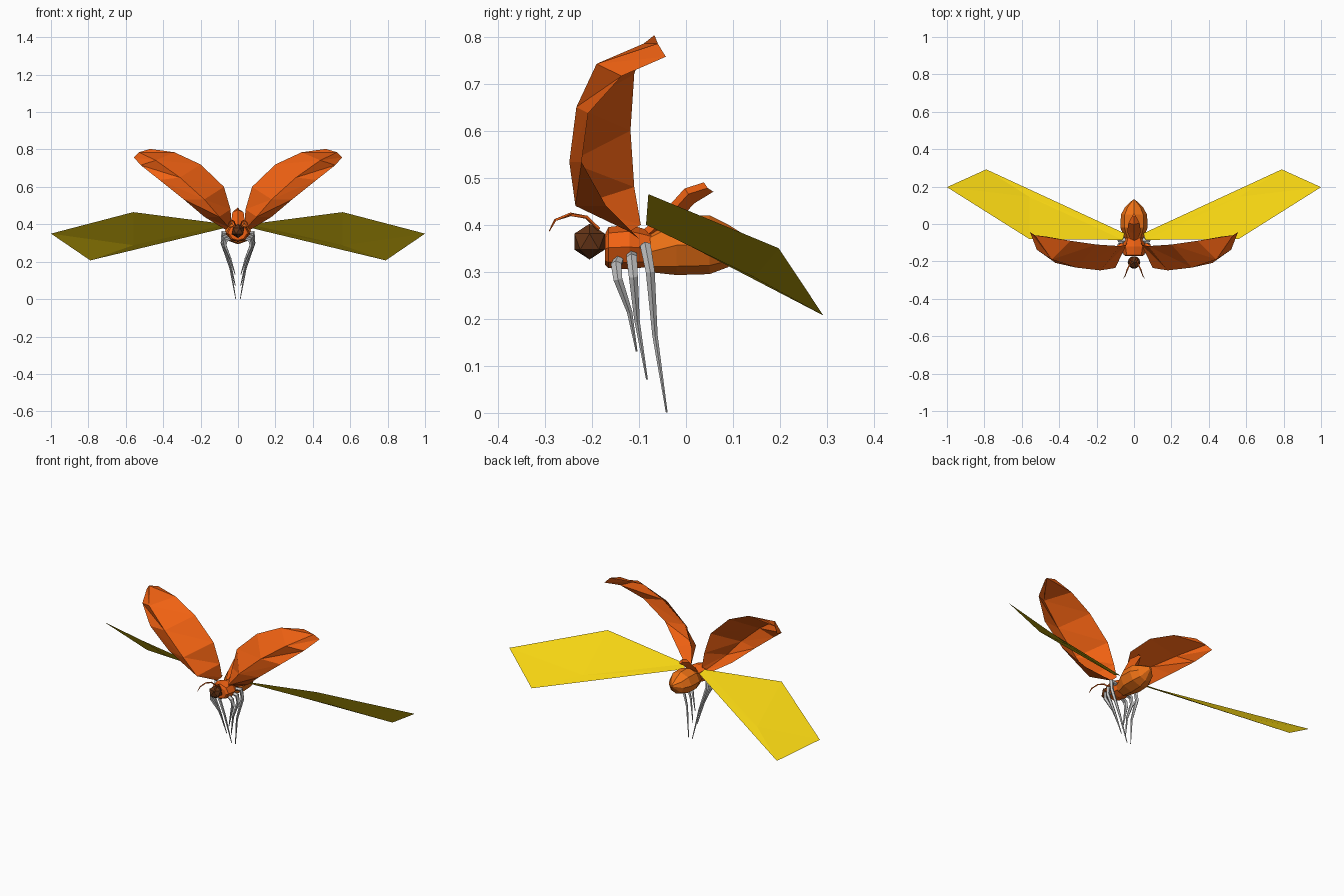
import bpy, bmesh, math
from mathutils import Vector

if "Cube" in bpy.data.objects:
    bpy.data.objects.remove(bpy.data.objects["Cube"])


def material(name, col):
    m = bpy.data.materials.new(name)
    m.diffuse_color = (*col, 1)
    m.use_nodes = True
    m.node_tree.nodes["Principled BSDF"].inputs["Base Color"].default_value = m.diffuse_color
    return m


ORANGE = material("orange", (0.87, 0.12, 0.006))
AMBER = material("amber", (0.87, 0.17, 0.008))
YELLOW = material("yellow", (0.9, 0.65, 0.006))
BROWN = material("brown", (0.13, 0.035, 0.008))


def add(name, verts, faces, mat=None, mirror=False):
    me = bpy.data.meshes.new(name)
    me.from_pydata(verts, [], faces)
    bm = bmesh.new()
    bm.from_mesh(me)
    bmesh.ops.recalc_face_normals(bm, faces=bm.faces)
    bm.to_mesh(me)
    bm.free()
    ob = bpy.data.objects.new(name, me)
    bpy.context.collection.objects.link(ob)
    if mat:
        me.materials.append(mat)
    if mirror:
        mod = ob.modifiers.new("mirror", 'MIRROR')
        mod.use_mirror_merge = False
    return ob


def bridge(rings, closed=True):
    """Quads between successive rings of equal length."""
    n = len(rings[0])
    faces = []
    for i in range(len(rings) - 1):
        for j in range(n if closed else n - 1):
            k = (j + 1) % n
            faces.append((i*n + j, i*n + k, (i+1)*n + k, (i+1)*n + j))
    return [v for r in rings for v in r], faces


def body(name, stations, mat, sides=8):
    """Lofted body along y: (y, half width, z low, z high)."""
    rings = []
    for y, w, lo, hi in stations:
        a = [2*math.pi*j/sides for j in range(sides)]
        rings.append([(w*math.cos(t), y, (lo+hi)/2 + (hi-lo)/2*math.sin(t)) for t in a])
    v, f = bridge(rings)
    f += [tuple(range(sides)), tuple(range(len(v)-sides, len(v)))]
    return add(name, v, f, mat)


def limb(name, path, radii, mat=None, sides=5):
    """Tapered tube through points, mirrored to the other side."""
    pts = [Vector(p) for p in path]
    rings = []
    for i, p in enumerate(pts):
        d = (pts[min(i+1, len(pts)-1)] - pts[max(i-1, 0)]).normalized()
        u = d.cross(Vector((0, 1, 0.2))).normalized()
        w = d.cross(u)
        rings.append([p + radii[i]*(u*math.cos(2*math.pi*j/sides)
                      + w*math.sin(2*math.pi*j/sides)) for j in range(sides)])
    v, f = bridge(rings)
    f += [tuple(range(sides)), tuple(range(len(v)-sides, len(v)))]
    return add(name, v, f, mat, True)


# Wing covers: upper edge, ridge and lower edge rails
upper = [(.035, -.096, .40), (.04, -.11, .48), (.075, -.118, .60), (.20, -.11, .72),
         (.34, -.09, .785), (.47, -.067, .803)]
ridge = [(.05, -.12, .385), (.10, -.235, .44), (.18, -.248, .533), (.31, -.233, .65),
         (.44, -.19, .742), (.53, -.06, .785)]
lower = [(.065, -.10, .37), (.18, -.17, .44), (.29, -.222, .533), (.42, -.208, .637),
         (.52, -.137, .716), (.556, -.043, .757)]
v, f = bridge([upper, ridge, lower], closed=False)
tris = []
for a, b, c, d in f:
    tris += [(a, b, c), (a, c, d)]
add("wing_covers", v, tris, ORANGE, True)

# Hind wings
wing = [(.05, -.05, .385), (.06, -.085, .40), (.56, -.08, .465), (1, .197, .35),
        (.79, .292, .207), (.56, .145, .288)]
add("hind_wings", wing, [(0, 1, 5), (1, 2, 5), (2, 3, 5), (3, 4, 5), (4, 0, 5)], YELLOW, True)

# Thorax, abdomen and raised tail plate
body("thorax", [(-.172, .045, .315, .38), (-.165, .055, .308, .395), (-.12, .065, .305, .40),
                (-.085, .05, .31, .39), (-.06, .04, .315, .38)], ORANGE)
body("abdomen", [(-.085, .045, .30, .38), (-.02, .073, .293, .42), (.05, .07, .295, .42),
                 (.09, .048, .31, .40), (.13, .006, .36, .375)], AMBER)
plate = [[(-w, y, z), (0, y - .008, z + .012), (w, y, z), (0, y + .012, z - h)]
         for y, z, w, h in [(-.085, .375, .02, .01), (-.04, .415, .036, .02),
                            (.005, .465, .03, .02), (.046, .478, .008, .008)]]
v, f = bridge(plate)
add("tail_plate", v, f + [(0, 1, 2, 3), (12, 13, 14, 15)], ORANGE)

# Head and antennae
bpy.ops.mesh.primitive_ico_sphere_add(subdivisions=1, radius=.038, location=(0, -.205, .364))
head = bpy.context.object
head.name = "head"
head.data.materials.append(BROWN)
limb("antennae", [(.012, -.185, .39), (.022, -.212, .416), (.036, -.245, .422),
                  (.048, -.278, .41), (.056, -.291, .386)],
     [.004, .004, .004, .003, .001], ORANGE, 4)

# Legs
size = [.011, .012, .010, .006, .002]
limb("front_legs", [(.03, -.14, .33), (.065, -.148, .315), (.07, -.145, .285),
                    (.04, -.12, .215), (.015, -.105, .131)], size)
limb("middle_legs", [(.03, -.115, .34), (.075, -.115, .33), (.08, -.112, .29),
                     (.042, -.104, .195), (.014, -.083, .071)], size)
limb("hind_legs", [(.03, -.09, .35), (.08, -.086, .355), (.083, -.076, .30),
                   (.04, -.066, .165), (.012, -.041, .001)], size)
